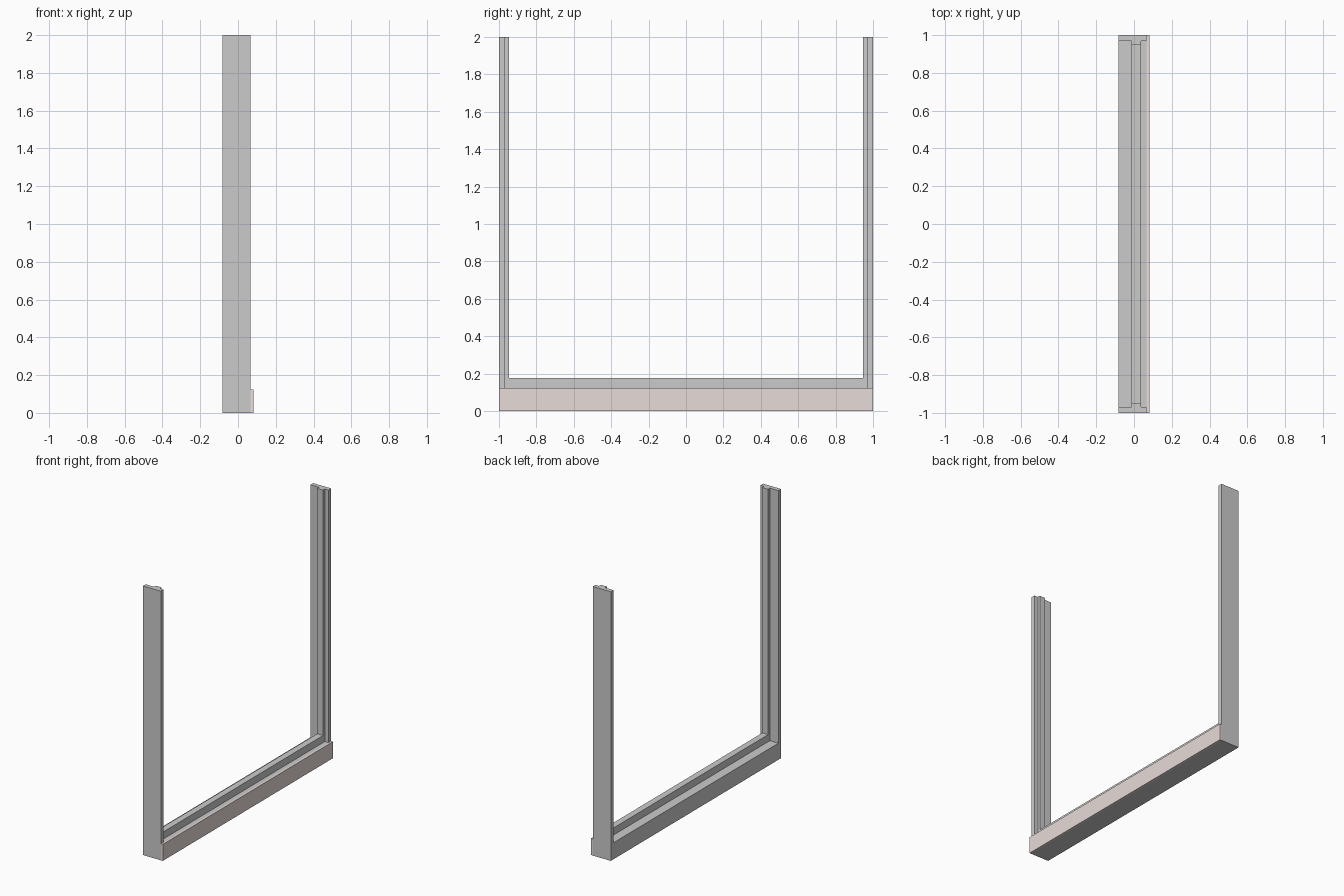
import bpy, bmesh

if "Cube" in bpy.data.objects:
    bpy.data.objects.remove(bpy.data.objects["Cube"])

# Frame section: (x, thickness on the side posts, height on the bottom rail)
PROFILE = [
    (-0.082, 0.0, 0.0), (-0.082, 0.032, 0.123),
    (-0.012, 0.032, 0.123), (-0.012, 0.053, 0.176),   # raised stop
    (0.036, 0.053, 0.176), (0.036, 0.032, 0.123),
    (0.066, 0.032, 0.123), (0.066, 0.0, 0.0),
]


def finish(name, bm):
    bmesh.ops.recalc_face_normals(bm, faces=bm.faces)
    mesh = bpy.data.meshes.new(name)
    bm.to_mesh(mesh)
    bm.free()
    obj = bpy.data.objects.new(name, mesh)
    bpy.context.collection.objects.link(obj)
    return obj


# U-shaped rebated frame: section swept down, across and up with corner joints
bm = bmesh.new()
rings = []
for side, at_top in ((-1, True), (-1, False), (1, False), (1, True)):
    rings.append([bm.verts.new((x, side * (1 - t), 2.0 if at_top else h))
                  for x, t, h in PROFILE])
n = len(PROFILE)
for a, b in zip(rings, rings[1:]):
    for i in range(n):
        j = (i + 1) % n
        bm.faces.new((a[i], a[j], b[j], b[i]))
bm.faces.new(rings[0])
bm.faces.new(rings[-1])
finish("window_frame", bm)

# Facing board along the outside of the bottom rail
bm = bmesh.new()
bmesh.ops.create_cube(bm, size=1.0)
for v in bm.verts:
    v.co = (0.074 + v.co.x * 0.016, v.co.y * 2, (v.co.z + 0.5) * 0.123)
board = finish("sill_board", bm)
mat = bpy.data.materials.new("pale_board")
mat.diffuse_color = (0.8, 0.71, 0.69, 1)
mat.use_nodes = True
mat.node_tree.nodes["Principled BSDF"].inputs["Base Color"].default_value = mat.diffuse_color
board.data.materials.append(mat)
